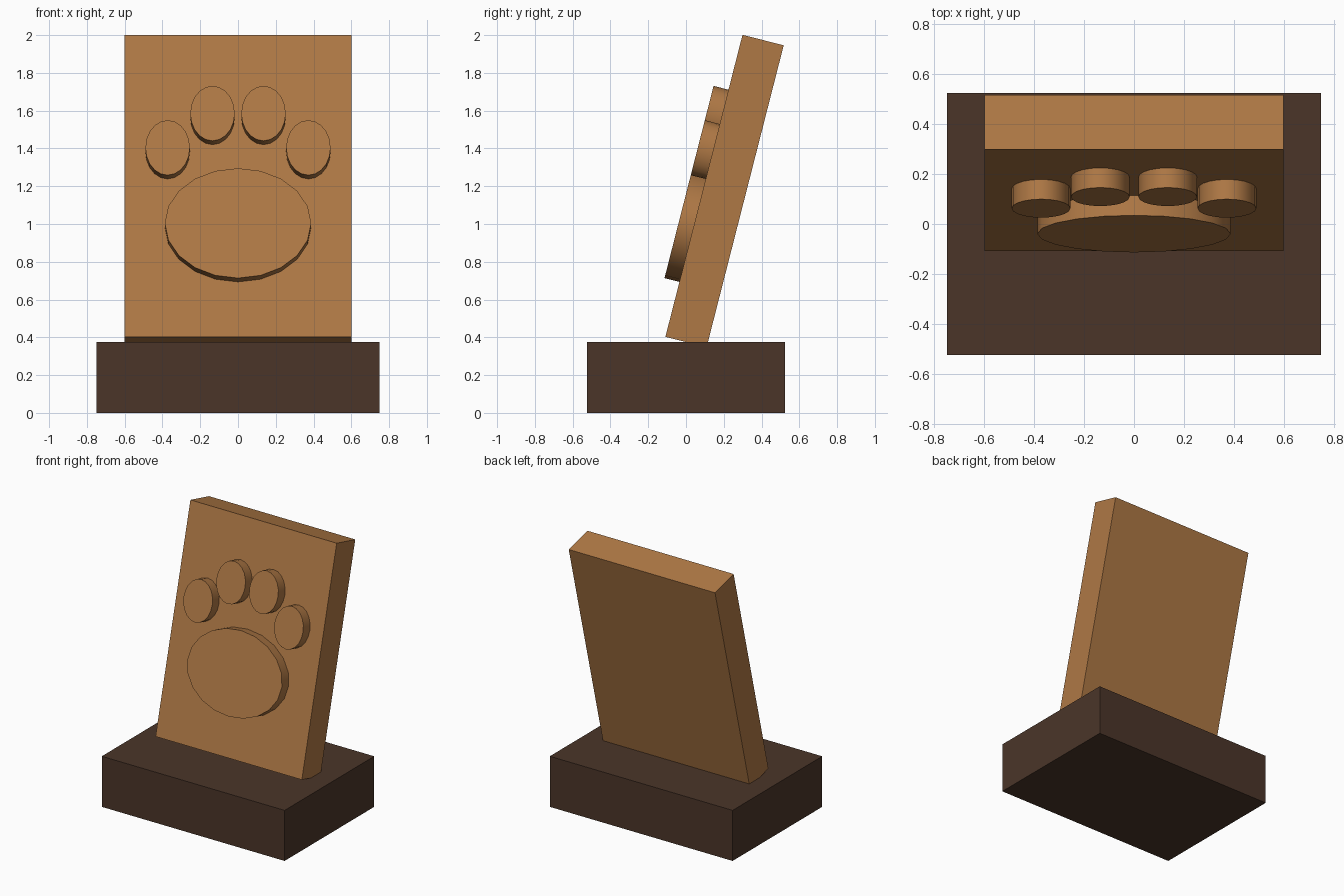
import bpy, bmesh, math
from mathutils import Matrix

if "Cube" in bpy.data.objects:
    bpy.data.objects.remove(bpy.data.objects["Cube"])

TILT = Matrix.Translation((0, 0, 0.375)) @ Matrix.Rotation(-0.25, 4, 'X')


def material(name, color):
    m = bpy.data.materials.new(name)
    m.diffuse_color = (*color, 1)
    m.use_nodes = True
    m.node_tree.nodes["Principled BSDF"].inputs["Base Color"].default_value = m.diffuse_color
    return m


light_wood = material("light_wood", (0.43, 0.19, 0.06))
dark_wood = material("dark_wood", (0.07, 0.036, 0.022))


def finish(name, bm, mat, frame=Matrix()):
    mesh = bpy.data.meshes.new(name)
    bm.to_mesh(mesh)
    bm.free()
    mesh.materials.append(mat)
    ob = bpy.data.objects.new(name, mesh)
    ob.matrix_world = frame
    bpy.context.collection.objects.link(ob)
    return ob


def box(name, size, center, mat, frame=Matrix()):
    bm = bmesh.new()
    bmesh.ops.create_cube(bm, size=1, matrix=Matrix.Translation(center) @ Matrix.Diagonal((*size, 1)))
    return finish(name, bm, mat, frame)


def pad(name, x, z, rx, rz):
    # oval disc raised from the front of the tilted slab
    front, back = -0.194, -0.10
    place = (Matrix.Translation((x, (front + back) / 2, z))
             @ Matrix.Diagonal((rx, 1, rz, 1)) @ Matrix.Rotation(math.pi / 2, 4, 'X'))
    bm = bmesh.new()
    bmesh.ops.create_cone(bm, cap_ends=True, segments=20, radius1=1, radius2=1,
                          depth=back - front, matrix=place)
    ob = finish(name, bm, light_wood, TILT)
    bpy.ops.object.select_all(action='DESELECT')
    ob.select_set(True)
    bpy.context.view_layer.objects.active = ob
    bpy.ops.object.shade_smooth_by_angle(angle=math.radians(40))


# Base block and leaning slab
box("base", (1.5, 1.05, 0.375), (0, 0, 0.1875), dark_wood)
box("slab", (1.2, 0.225, 1.65), (0, 0, 0.825), light_wood, TILT)

# Paw print: main pad and mirrored toes
pad("main_pad", 0, 0.6, 0.3875, 0.3)
for side, s in (("left", -1), ("right", 1)):
    pad("inner_toe_" + side, s * 0.135, 1.2, 0.1175, 0.15)
    pad("outer_toe_" + side, s * 0.3725, 1.0125, 0.1175, 0.15)
